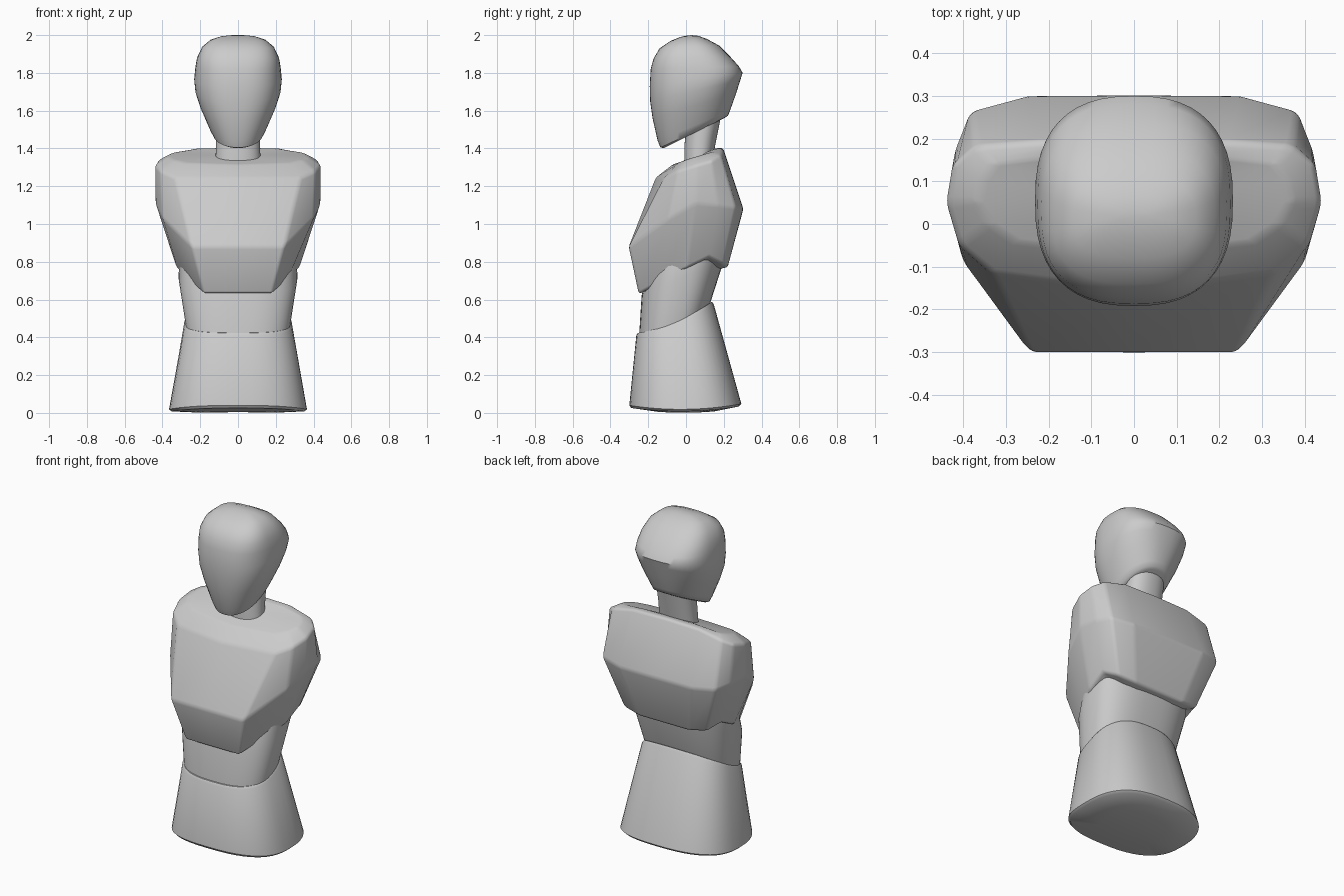
import bpy, math


def oval(yf, zf, yb, zb, w, e=2.5, sag=0.0, n=48):
    """Tilted superellipse ring running from a front point to a back point."""
    pts = []
    for i in range(n):
        a = 2 * math.pi * i / n
        s, c = math.sin(a), -math.cos(a)
        x = w * math.copysign(abs(s) ** (2 / e), s)
        t = math.copysign(abs(c) ** (2 / e), c)
        pts.append((x, (yf + yb) / 2 + t * (yb - yf) / 2,
                    (zf + zb) / 2 + t * (zb - zf) / 2 - sag * (1 - t * t)))
    return pts


def mirrored(half):
    """Closed ring from right-hand points, front centre to back centre."""
    return half + [(-x, y, z) for x, y, z in half[-2:0:-1]]


def loft(name, rings, angle, bevel=0.0):
    """Skin rings from bottom to top and close both ends with fans."""
    n = len(rings[0])
    verts = [p for r in rings for p in r]
    faces = [(k * n + i, k * n + (i + 1) % n, (k + 1) * n + (i + 1) % n, (k + 1) * n + i)
             for k in range(len(rings) - 1) for i in range(n)]
    for ring, base, flip in ((rings[0], 0, True), (rings[-1], (len(rings) - 1) * n, False)):
        c = len(verts)
        verts.append(tuple(sum(p[j] for p in ring) / n for j in range(3)))
        for i in range(n):
            a, b = base + i, base + (i + 1) % n
            faces.append((b, a, c) if flip else (a, b, c))
    me = bpy.data.meshes.new(name)
    me.from_pydata(verts, [], faces)
    ob = bpy.data.objects.new(name, me)
    bpy.context.collection.objects.link(ob)
    bpy.ops.object.select_all(action='DESELECT')
    ob.select_set(True)
    bpy.context.view_layer.objects.active = ob
    if bevel:
        m = ob.modifiers.new("soft_edges", 'BEVEL')
        m.width, m.segments = bevel, 3
        m.limit_method, m.angle_limit = 'ANGLE', math.radians(14)
        bpy.ops.object.modifier_apply(modifier=m.name)
    bpy.ops.object.shade_smooth_by_angle(angle=math.radians(angle))


# Hips: flared block with a slanted top rim and slightly rounded base
loft("hips", [
    oval(-0.15, 0.006, 0.15, 0.008, 0.19, 2.6, 0.006),
    oval(-0.29, 0.026, 0.28, 0.034, 0.352, 2.6, 0.022),
    oval(-0.30, 0.04, 0.293, 0.048, 0.365, 2.6, 0.025),
    oval(-0.263, 0.41, 0.147, 0.575, 0.285, 2.6, 0.025),
    oval(-0.255, 0.423, 0.138, 0.588, 0.275, 2.6, 0.025),
    oval(-0.20, 0.43, 0.09, 0.57, 0.22, 2.6, 0.02)], 40)

# Waist: widens upward into the chest
loft("waist", [
    oval(-0.25, 0.38, 0.115, 0.54, 0.272, 2.6, 0.02),
    oval(-0.235, 0.62, 0.205, 0.82, 0.315, 2.6),
    oval(-0.20, 0.76, 0.21, 0.88, 0.31, 2.6)], 40)

# Chest: faceted block with a forward ridge, back ridge and sloping shoulders
loft("chest", [mirrored(r) for r in (
    [(0, -.25, .63), (.18, -.25, .63), (.26, -.12, .70), (.325, 0, .765),
     (.33, .12, .825), (.28, .20, .785), (.17, .22, .77), (0, .22, .77)],
    [(0, -.303, .88), (.245, -.303, .88), (.40, -.09, 1.03), (.437, .05, 1.11),
     (.42, .17, 1.10), (.385, .265, 1.09), (.25, .302, 1.08), (0, .304, 1.08)],
    [(0, -.16, 1.245), (.33, -.115, 1.245), (.41, -.05, 1.28), (.44, .05, 1.31),
     (.425, .14, 1.335), (.37, .185, 1.365), (.22, .195, 1.40), (0, .195, 1.405)],
    [(0, -.07, 1.315), (.28, -.04, 1.325), (.34, 0, 1.34), (.37, .05, 1.355),
     (.36, .10, 1.37), (.33, .14, 1.382), (.21, .155, 1.398), (0, .155, 1.40)])],
    35, 0.015)

# Neck: leaning back slightly as it enters the head
loft("neck", [
    oval(-0.01, 1.29, 0.14, 1.34, 0.12, 2.2),
    oval(-0.008, 1.42, 0.165, 1.47, 0.115, 2.2),
    oval(0.01, 1.60, 0.20, 1.64, 0.115, 2.2)], 40)

# Head: tapered to the chin, slanted jaw plane, domed crown
loft("head", [
    oval(-0.118, 1.402, 0.205, 1.562, 0.115, 2.2),
    oval(-0.135, 1.405, 0.222, 1.573, 0.135, 2.2),
    oval(-0.15, 1.44, 0.233, 1.60, 0.152, 2.2),
    oval(-0.177, 1.56, 0.265, 1.69, 0.20, 2.3),
    oval(-0.19, 1.65, 0.287, 1.76, 0.226, 2.4),
    oval(-0.192, 1.73, 0.30, 1.80, 0.232, 2.5),
    oval(-0.187, 1.82, 0.28, 1.835, 0.226, 2.6),
    oval(-0.172, 1.875, 0.235, 1.885, 0.217, 2.7),
    oval(-0.14, 1.93, 0.175, 1.945, 0.19, 2.7),
    oval(-0.08, 1.97, 0.11, 1.98, 0.145, 2.7),
    oval(-0.03, 1.99, 0.065, 1.996, 0.09, 2.6),
    oval(0.005, 1.998, 0.03, 2.0, 0.04, 2.4)], 45)
